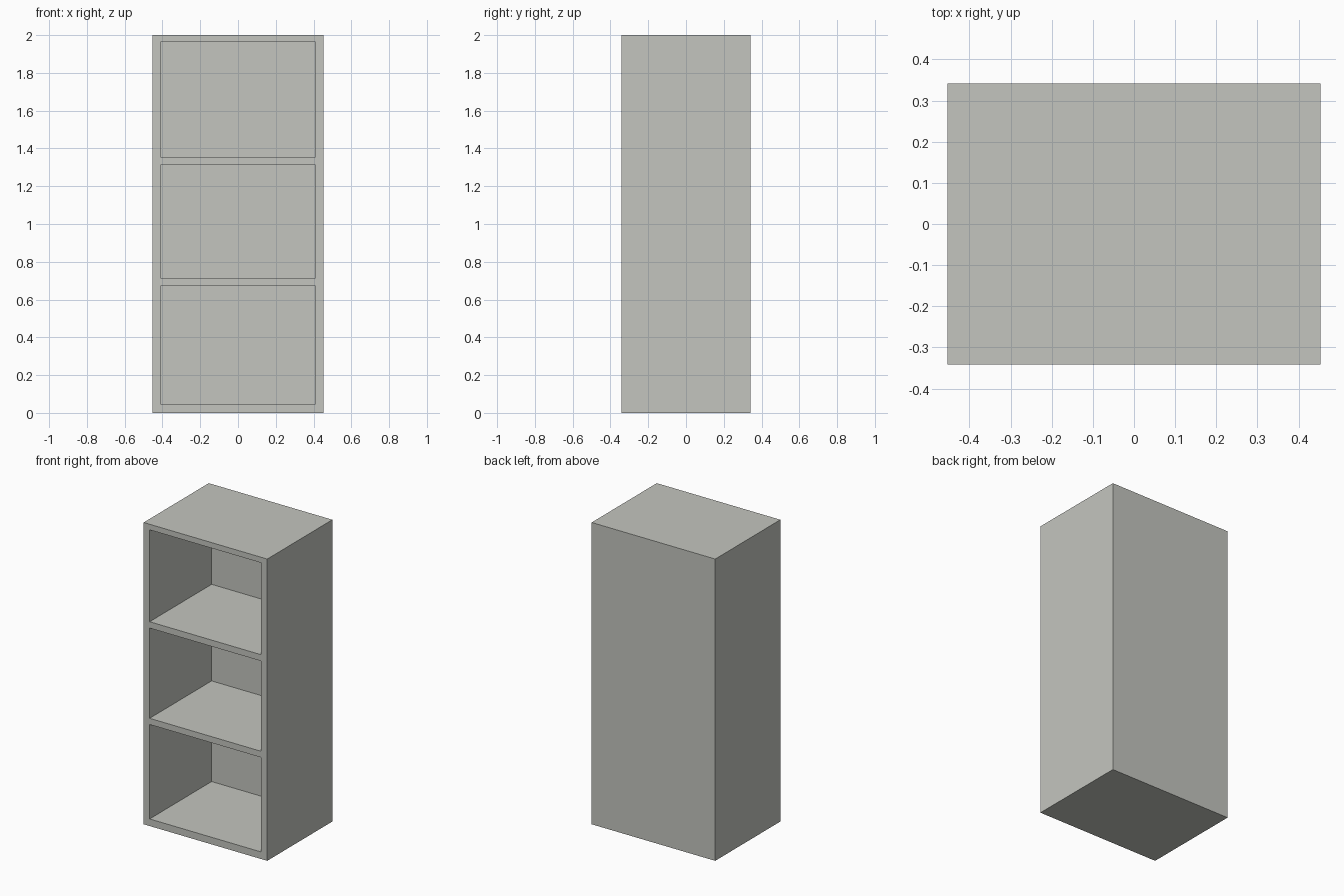
import bpy

if "Cube" in bpy.data.objects:
    bpy.data.objects.remove(bpy.data.objects["Cube"])

# Single warm grey finish
grey = bpy.data.materials.new("warm grey")
grey.diffuse_color = (0.55, 0.56, 0.52, 1.0)
grey.use_nodes = True
grey.node_tree.nodes["Principled BSDF"].inputs["Base Color"].default_value = grey.diffuse_color

W, D, H = 0.453, 0.341, 2.0      # half width, half depth, height
IN_X = 0.409                     # inner half width
BACK = 0.308                     # inner face of the back panel
# Opening heights (bottom, top) from the floor up
BAYS = [(0.047, 0.673), (0.714, 1.312), (1.354, 1.963)]


def box(name, lo, hi):
    bpy.ops.mesh.primitive_cube_add(size=1)
    ob = bpy.context.object
    ob.name = name
    for v in ob.data.vertices:
        v.co = [(a + b) / 2 + c * (b - a) for a, b, c in zip(lo, hi, v.co)]
    ob.data.materials.append(grey)
    return ob


# Solid case, with each shelf bay cut out from the front
case = box("bookcase", (-W, -D, 0), (W, D, H))
for i, (z0, z1) in enumerate(BAYS):
    cutter = box(f"bay_cutter_{i + 1}", (-IN_X, -D - 0.1, z0), (IN_X, BACK, z1))
    mod = case.modifiers.new(f"bay_{i + 1}", 'BOOLEAN')
    mod.operation = 'DIFFERENCE'
    mod.solver = 'EXACT'
    mod.object = cutter
    bpy.context.view_layer.objects.active = case
    bpy.ops.object.modifier_apply(modifier=mod.name)
    bpy.data.objects.remove(cutter, do_unlink=True)
